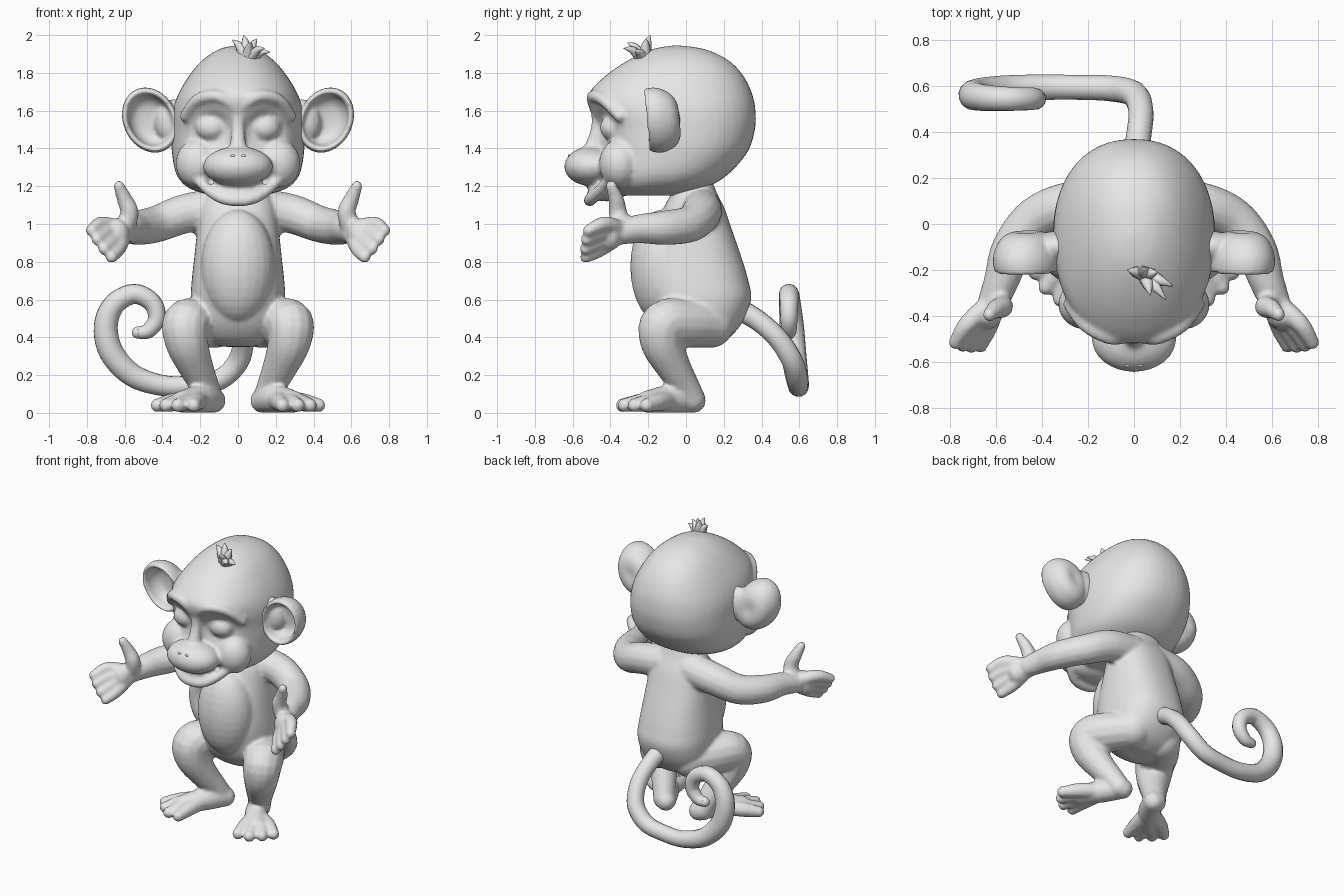
import bpy, bmesh, math
from mathutils import Vector, Matrix

cube = bpy.data.objects.get("Cube")
if cube:
    bpy.data.objects.remove(cube, do_unlink=True)

# One plain clay grey for everything
GREY = (0.8, 0.8, 0.8, 1)
clay = bpy.data.materials.new("clay_grey")
clay.use_nodes = True
clay.diffuse_color = GREY
for node in clay.node_tree.nodes:
    if node.type == 'BSDF_PRINCIPLED':
        node.inputs["Base Color"].default_value = GREY


def spline(points, steps):
    """Catmull-Rom through points of any dimension."""
    p = [Vector(q) for q in points]
    p = [p[0]] + p + [p[-1]]
    out = []
    for i in range(1, len(p) - 2):
        a, b, c, d = p[i - 1:i + 3]
        for k in range(steps):
            t = k / steps
            out.append((b * 2 + (c - a) * t + (a * 2 - b * 5 + c * 4 - d) * t ** 2
                        + (b * 3 - a - c * 3 + d) * t ** 3) / 2)
    return out + [p[-2]]


def skin(bm, rings):
    """Bridge a list of coordinate rings and cap both ends."""
    loops = [[bm.verts.new(co) for co in ring] for ring in rings]
    for a, b in zip(loops, loops[1:]):
        for i in range(len(a)):
            j = (i + 1) % len(a)
            bm.faces.new((a[i], a[j], b[j], b[i]))
    bm.faces.new(loops[0][::-1])
    bm.faces.new(loops[-1])
    return [v for loop in loops for v in loop]


def ball(bm, centre, radii):
    m = Matrix.Translation(centre) @ Matrix.Diagonal((*radii, 1))
    bmesh.ops.create_uvsphere(bm, u_segments=24, v_segments=16, radius=1, matrix=m)


def tube(bm, points, side=1, sides=14):
    """Round limb through (x, y, z, radius) points with rounded ends."""
    path = spline([(x * side, y, z, r) for x, y, z, r in points], 5)
    pos = [p.to_3d() for p in path]
    rings, normal, last = [], None, None
    for i, p in enumerate(pos):
        axis = (pos[min(i + 1, len(pos) - 1)] - pos[max(i - 1, 0)]).normalized()
        if normal is None:
            normal = axis.orthogonal().normalized()
        else:
            normal = last.rotation_difference(axis) @ normal
        last, r = axis, max(path[i][3], 0.002)
        rings.append([p + Matrix.Rotation(math.tau * k / sides, 3, axis) @ normal * r
                      for k in range(sides)])
    skin(bm, rings)
    for p, q in ((pos[0], path[0]), (pos[-1], path[-1])):
        if q[3] > 0.01:
            ball(bm, p, (q[3],) * 3)


def trunk(bm, rows, power, sides=48):
    """Stack of rounded sections given as (z, half width, front y, back y)."""
    rings = []
    for z, w, front, back in spline(rows, 5):
        ring = []
        for k in range(sides):
            a = math.tau * k / sides
            c, s = math.cos(a), math.sin(a)
            ring.append((math.copysign(abs(c) ** (2 / power), c) * max(w, 0.005),
                         (front + back) / 2
                         + math.copysign(abs(s) ** (2 / power), s) * (back - front) / 2, z))
        rings.append(ring)
    return skin(bm, rings)


def finish(bm, name, voxel=None, smooth=4):
    bmesh.ops.recalc_face_normals(bm, faces=bm.faces)
    for f in bm.faces:
        f.smooth = True
    mesh = bpy.data.meshes.new(name)
    bm.to_mesh(mesh)
    bm.free()
    mesh.materials.append(clay)
    ob = bpy.data.objects.new(name, mesh)
    bpy.context.scene.collection.objects.link(ob)
    if voxel:
        mod = ob.modifiers.new("fuse", 'REMESH')
        mod.mode, mod.voxel_size, mod.use_smooth_shade = 'VOXEL', voxel, True
        mod = ob.modifiers.new("soften", 'SMOOTH')
        mod.factor, mod.iterations = 0.5, smooth
    return ob


# Head: skull with hollow eye sockets
head = bmesh.new()
skull = trunk(head, [
    (1.15, .14, -.38, -.04), (1.19, .26, -.42, .1), (1.26, .325, -.44, .22),
    (1.38, .35, -.45, .325), (1.5, .352, -.47, .365), (1.6, .345, -.51, .368),
    (1.69, .315, -.515, .35), (1.79, .255, -.42, .3), (1.87, .185, -.3, .22),
    (1.925, .1, -.18, .1), (1.945, .02, -.07, -.03)], 2.25)
for v in skull:
    if v.co.y < 0:
        d = (abs(v.co.x) - .14) ** 2 + (v.co.z - 1.52) ** 2
        v.co.y += .07 * math.exp(-d / .007)

# Muzzle, jaw, smiling lip and nose bridge
ball(head, (0, -.5, 1.305), (.185, .145, .105))
ball(head, (0, -.42, 1.175), (.17, .1, .055))
tube(head, [(.23, -.4, 1.25, .025), (.15, -.46, 1.175, .03), (.06, -.505, 1.13, .032),
            (-.06, -.505, 1.13, .032), (-.15, -.46, 1.175, .03), (-.23, -.4, 1.25, .025)])
tube(head, [(0, -.47, 1.62, .035), (0, -.47, 1.5, .035), (0, -.5, 1.38, .05)])
for s in (1, -1):
    ball(head, (.21 * s, -.35, 1.32), (.12, .11, .13))       # cheek
    ball(head, (.14 * s, -.385, 1.51), (.085, .07, .07))     # closed eye
    tube(head, [(.02, -.485, 1.62, .03), (.1, -.495, 1.675, .032),
                (.21, -.44, 1.66, .032), (.28, -.35, 1.57, .03)], s)  # brow
finish(head, "head", .014, 3)

# Nostrils
nose = bmesh.new()
for s in (1, -1):
    ball(nose, (.028 * s, -.618, 1.362), (.012, .006, .008))
finish(nose, "nostrils")

# Ears: shallow dishes that open to the front
EAR = [(.03, -.04), (.45, -.035), (.8, -.065), (1, -.13), (1, -.185), (.93, -.21),
       (.82, -.195), (.74, -.14), (.5, -.1), (.03, -.09)]
for s, label in ((1, "left_ear"), (-1, "right_ear")):
    ear = bmesh.new()
    rings = []
    for r, y in spline(EAR, 3):
        ring = []
        for k in range(32):
            a = math.tau * k / 32
            dx, dz = .145 * r * math.cos(a), .17 * r * math.sin(a)
            ring.append((s * (.465 + dx + .15 * dz), y - .1 * dz, 1.55 + dz))
        rings.append(ring)
    skin(ear, rings)
    # root that joins the dish to the skull
    ball(ear, (.34 * s, -.1, 1.54), (.1, .07, .12))
    finish(ear, label, .012, 2)

# Hair tuft
hair = bmesh.new()
for tip in ((.03, -.19, 2), (-.03, -.2, 1.975), (.1, -.21, 1.98),
            (.17, -.27, 1.91), (.14, -.33, 1.93), (.07, -.31, 1.96)):
    root = Vector((.05, -.22, 1.87)).lerp(Vector(tip), .15)
    mid = root.lerp(Vector(tip), .5) + Vector((0, 0, .015))
    tube(hair, [(*root, .035), (*mid, .022), (*tip, .002)], sides=6)
finish(hair, "hair_tuft")

# Body: torso and round belly
body = bmesh.new()
trunk(body, [
    (.35, .08, -.02, .14), (.39, .18, -.1, .22), (.48, .235, -.17, .3),
    (.6, .25, -.21, .345), (.7, .245, -.22, .33), (.82, .232, -.2, .295),
    (.95, .218, -.16, .25), (1.08, .2, -.12, .205), (1.16, .165, -.08, .165),
    (1.25, .12, -.06, .13)], 2.4)
ball(body, (0, -.13, .775), (.195, .165, .3))

for s in (1, -1):
    # Arm and palm
    tube(body, [(.1, .08, 1.08, .11), (.28, .08, 1.055, .105), (.43, .02, 1, .098),
                (.53, -.11, .98, .092), (.575, -.24, .975, .078), (.61, -.33, .96, .068)], s)
    ball(body, (.645 * s, -.4, .945), (.07, .06, .085))
    # Fingers fan out from the wrist
    for i in range(4):
        t = i / 3
        knuckle = Vector((.72, -.43, 1)).lerp(Vector((.635, -.45, .87)), t)
        tip = Vector((.775, -.515, .965)).lerp(Vector((.67, -.53, .825)), t)
        tip += (knuckle - Vector((.6, -.33, .96))).normalized() * .012 * (1 - abs(2 * t - 1))
        tube(body, [(.6, -.33, .96, .05), (*knuckle, .042), (*tip, .032)], s, 10)
    # Thumb points up
    tube(body, [(.6, -.34, .97, .055), (.575, -.36, 1.06, .05),
                (.6, -.37, 1.13, .042), (.63, -.395, 1.2, .03)], s, 10)
    # Bent leg
    tube(body, [(.12, .13, .47, .125), (.21, .0, .475, .13), (.275, -.115, .47, .128),
                (.27, -.125, .37, .115), (.225, -.07, .25, .094),
                (.18, -.01, .15, .078), (.15, .03, .075, .072)], s)
    # Foot with spread toes
    tube(body, [(.13, .04, .065, .065), (.2, -.08, .075, .075), (.29, -.2, .06, .06)], s)
    for i in range(4):
        a = math.radians(-83 + 16 * i)
        reach = .3 - .012 * abs(i - 1)
        x, y = .2 + reach * math.cos(a), -.05 + reach * math.sin(a)
        tube(body, [(.2, -.08, .07, .055), (.2 + .6 * (x - .2), -.05 + .6 * (y + .05), .058, .05),
                    (x, y, .04, .037)], s, 10)
finish(body, "body", .012, 4)

# Curled tail
tail = bmesh.new()
tube(tail, [
    (0, .24, .57, .06), (.02, .38, .49, .055), (.03, .49, .39, .055), (.0, .565, .27, .057),
    (-.1, .59, .175, .056), (-.25, .595, .145, .054), (-.4, .595, .145, .056),
    (-.56, .585, .2, .062), (-.67, .57, .32, .066), (-.7, .56, .46, .064),
    (-.655, .55, .575, .058), (-.55, .545, .63, .053), (-.455, .545, .585, .05),
    (-.43, .545, .5, .046), (-.475, .545, .435, .04), (-.53, .545, .425, .032)])
finish(tail, "tail")
